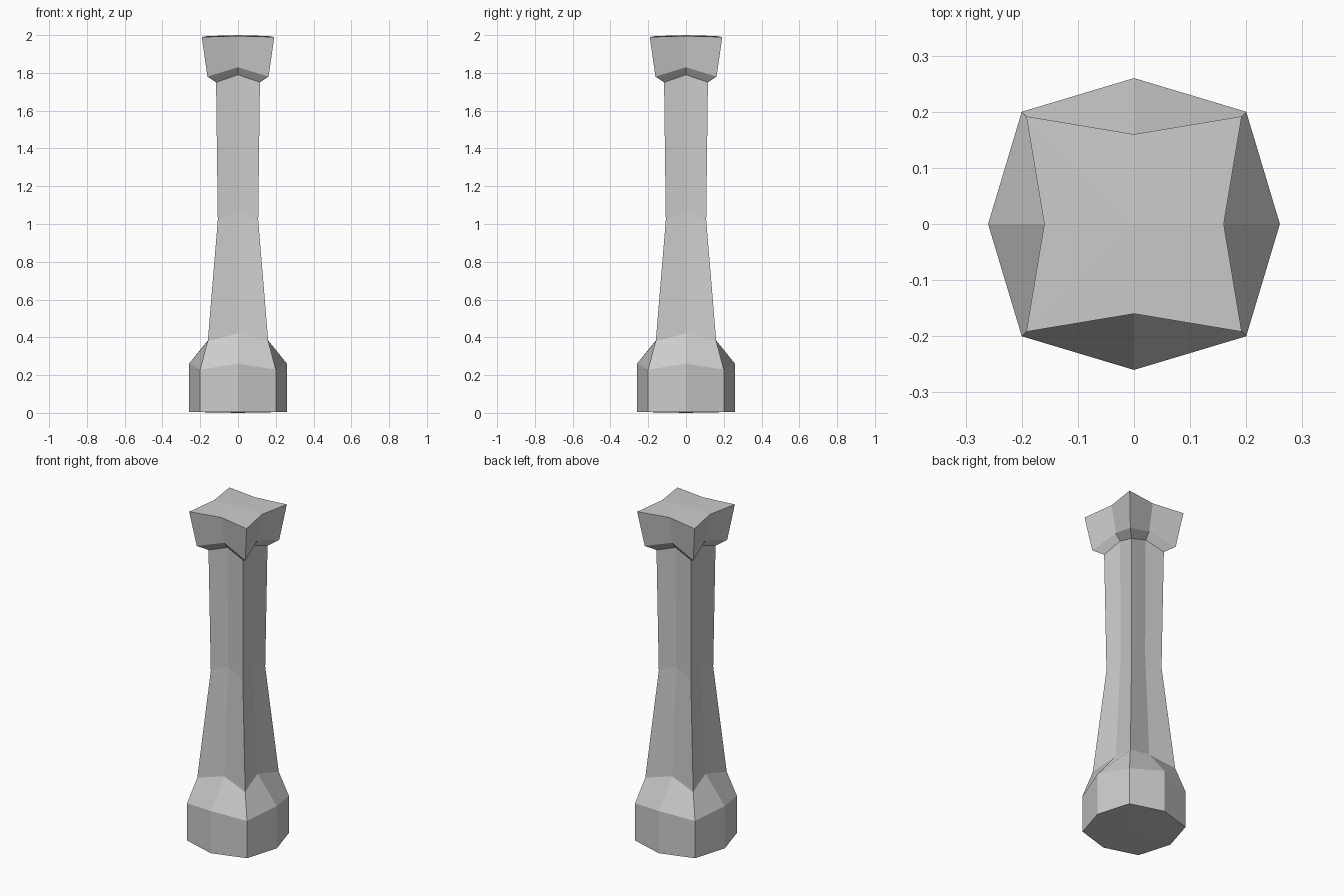
import bpy, bmesh
from math import cos, sin, pi, sqrt

if "Cube" in bpy.data.objects:
    bpy.data.objects.remove(bpy.data.objects["Cube"])

# Rings from bottom to top: corner half-width, corner z, mid-side distance, mid-side z
RINGS = [
    (0.20, 0.005, 0.26, 0.005),  # foot of base
    (0.20, 0.23, 0.26, 0.26),    # top of base
    (0.16, 0.38, 0.13, 0.42),    # bottom of shaft
    (0.107, 1.02, 0.095, 1.07),  # waist of shaft
    (0.116, 1.75, 0.10, 1.79),   # neck
    (0.162, 1.78, 0.13, 1.83),   # underside of capital
    (0.192, 1.99, 0.16, 1.995),  # rim of capital
]


def ring(bm, corner, corner_z, mid, mid_z):
    verts = []
    for i in range(8):
        r, z = (corner * sqrt(2), corner_z) if i % 2 else (mid, mid_z)
        a = i * pi / 4
        verts.append(bm.verts.new((r * cos(a), r * sin(a), z)))
    return verts


def cap(bm, loop, z):
    centre = bm.verts.new((0, 0, z))
    for i in range(8):
        bm.faces.new((loop[i], loop[(i + 1) % 8], centre))


# Column lofted through the eight-point rings, closed at both ends
bm = bmesh.new()
loops = [ring(bm, *r) for r in RINGS]
for low, high in zip(loops, loops[1:]):
    for i in range(8):
        j = (i + 1) % 8
        bm.faces.new((low[i], low[j], high[j], high[i]))
cap(bm, loops[0], 0.0)
cap(bm, loops[-1], 2.0)
bmesh.ops.recalc_face_normals(bm, faces=bm.faces)

mesh = bpy.data.meshes.new("column")
bm.to_mesh(mesh)
bm.free()
bpy.context.collection.objects.link(bpy.data.objects.new("column", mesh))
